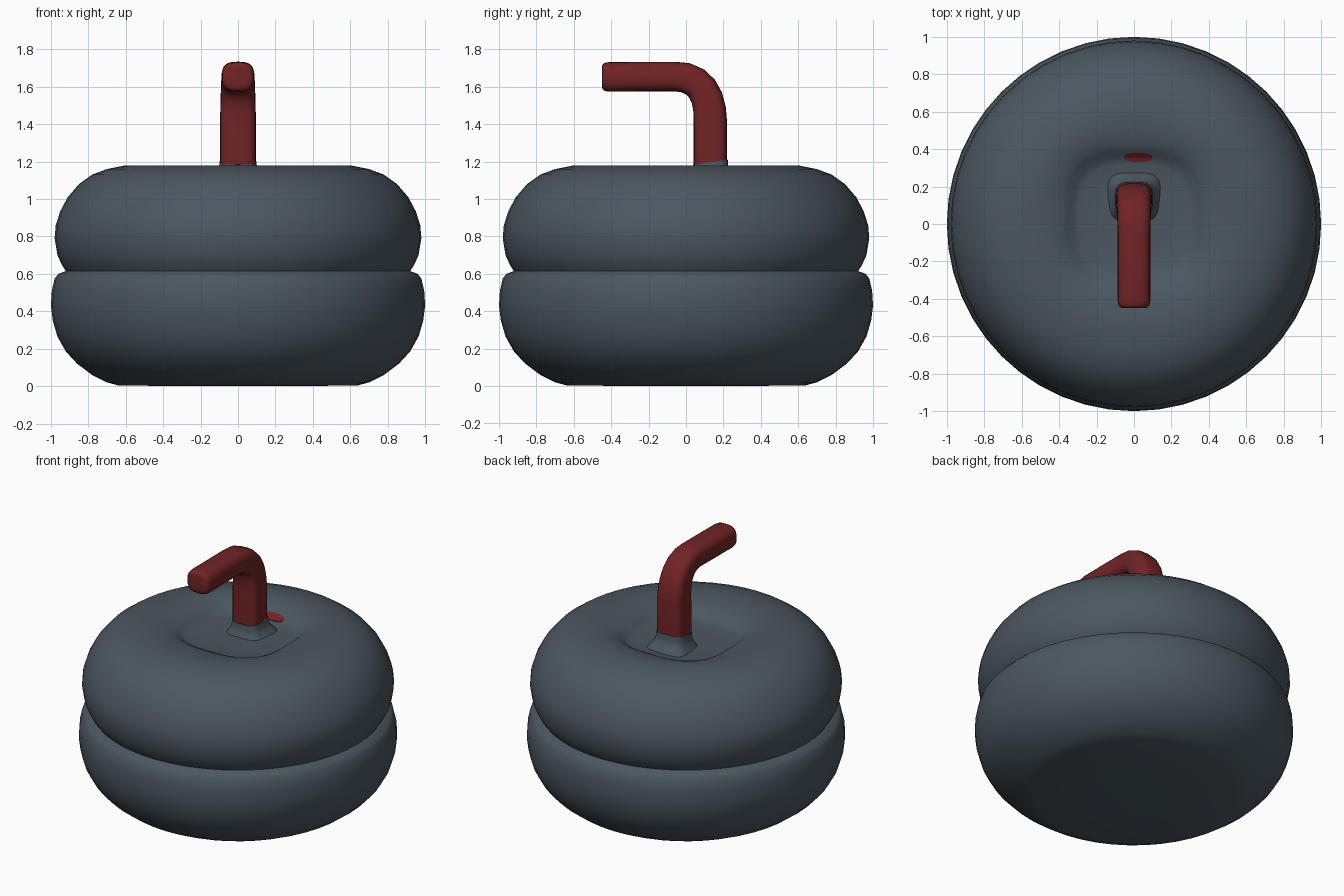
import bpy, bmesh, math
from mathutils import Vector
from mathutils.bvhtree import BVHTree

if "Cube" in bpy.data.objects:
    bpy.data.objects.remove(bpy.data.objects["Cube"])


def material(name, rgb):
    m = bpy.data.materials.new(name)
    m.diffuse_color = (*rgb, 1)
    m.use_nodes = True
    m.node_tree.nodes["Principled BSDF"].inputs["Base Color"].default_value = m.diffuse_color
    return m


grey = material("slate grey", (0.072, 0.095, 0.117))
red = material("dark red", (0.165, 0.017, 0.019))


def loft(name, rings, mat, angle=40):
    """Join closed rings of points with quads and cap both ends."""
    bm = bmesh.new()
    loops = [[bm.verts.new(p) for p in ring] for ring in rings]
    n = len(loops[0])
    for a, b in zip(loops, loops[1:]):
        for i in range(n):
            j = (i + 1) % n
            bm.faces.new((a[i], a[j], b[j], b[i]))
    bm.faces.new(loops[0][::-1])
    bm.faces.new(loops[-1])
    bmesh.ops.recalc_face_normals(bm, faces=bm.faces)
    tree = BVHTree.FromBMesh(bm)
    me = bpy.data.meshes.new(name)
    bm.to_mesh(me)
    bm.free()
    ob = bpy.data.objects.new(name, me)
    bpy.context.collection.objects.link(ob)
    me.materials.append(mat)
    bpy.ops.object.select_all(action='DESELECT')
    ob.select_set(True)
    bpy.context.view_layer.objects.active = ob
    bpy.ops.object.shade_smooth_by_angle(angle=math.radians(angle))
    return tree


# Stone body: turned profile whose top hollow becomes a rounded square
profile = [(0.3, 0), (0.64, 0.004), (0.70, 0.02), (0.78, 0.06), (0.86, 0.12), (0.92, 0.185),
           (0.965, 0.265), (0.99, 0.35), (1.0, 0.43), (0.995, 0.51), (0.98, 0.575),
           (0.96, 0.60), (0.92, 0.615), (0.94, 0.645), (0.965, 0.70), (0.98, 0.79),
           (0.974, 0.86), (0.95, 0.935), (0.91, 1.01), (0.85, 1.08), (0.78, 1.13),
           (0.70, 1.16), (0.60, 1.18), (0.52, 1.178), (0.45, 1.17), (0.39, 1.155),
           (0.355, 1.138), (0.325, 1.11), (0.29, 1.098), (0.15, 1.10)]
SIDES = 48


def body_ring(r, z):
    w = min(max((0.55 - r) / 0.18, 0), 1) if z > 1 else 0
    ring = []
    for i in range(SIDES):
        t = 2 * math.pi * i / SIDES
        c, s = math.cos(t), math.sin(t)
        square = (abs(c) ** 3 + abs(s) ** 3) ** (-1 / 3)
        k = r * (1 + (square - 1) * w)
        ring.append((k * c, k * s + 0.03 * w, z))
    return ring


body = loft("stone_body", [body_ring(r, z) for r, z in profile], grey)


# Rounded rectangular section in the plane of the x axis and a given direction
def section(centre, across, hx, hy, power=0.55, n=24):
    ring = []
    for i in range(n):
        t = 2 * math.pi * i / n
        c, s = math.cos(t), math.sin(t)
        u = math.copysign(abs(c) ** power, c) * hx
        v = math.copysign(abs(s) ** power, s) * hy
        ring.append(Vector(centre) + Vector((u, 0, 0)) + Vector(across) * v)
    return ring


# Grey collar flaring from the hollow up to the post
collar = [(1.08, 0.15), (1.11, 0.13), (1.135, 0.11), (1.16, 0.102), (1.197, 0.099)]
loft("handle_collar", [section((0, 0.13, z), (0, 1, 0.15), h, h - 0.006) for z, h in collar], grey)

# Handle: bent grip, swept along a path in the y-z plane
path = [(0.13, 1.10), (0.13, 1.22), (0.13, 1.42), (0.126, 1.48), (0.112, 1.54), (0.087, 1.588),
        (0.05, 1.625), (0.0, 1.648), (-0.06, 1.655), (-0.25, 1.654), (-0.41, 1.653),
        (-0.435, 1.653), (-0.447, 1.653), (-0.45, 1.653)]
shrink = {11: 0.95, 12: 0.82, 13: 0.6}
rings = []
for i, (y, z) in enumerate(path):
    a, b = path[max(i - 1, 0)], path[min(i + 1, len(path) - 1)]
    d = Vector((0, b[0] - a[0], b[1] - a[1])).normalized()
    bend = min(max((i - 2) / 6, 0), 1)
    k = shrink.get(i, 1)
    rings.append(section((0, y, z), (0, d.z, -d.y),
                         (0.096 - 0.009 * bend) * k, (0.089 - 0.010 * bend) * k,
                         0.55 + 0.15 * bend))
loft("handle", rings, red)


# Small red mark lying on the back wall of the hollow
def mark_ring(scale, lift):
    ring = []
    for p in section((0.022, 0.356, 0), (0, 1, 0), 0.075 * scale, 0.024 * scale, 0.8):
        hit = body.ray_cast(Vector((p.x, p.y, 3)), Vector((0, 0, -1)))[0]
        ring.append((p.x, p.y, hit.z + lift))
    return ring


loft("red_mark", [mark_ring(1, -0.003), mark_ring(1, 0.004), mark_ring(0.5, 0.004),
                  mark_ring(0.1, 0.004)], red)
